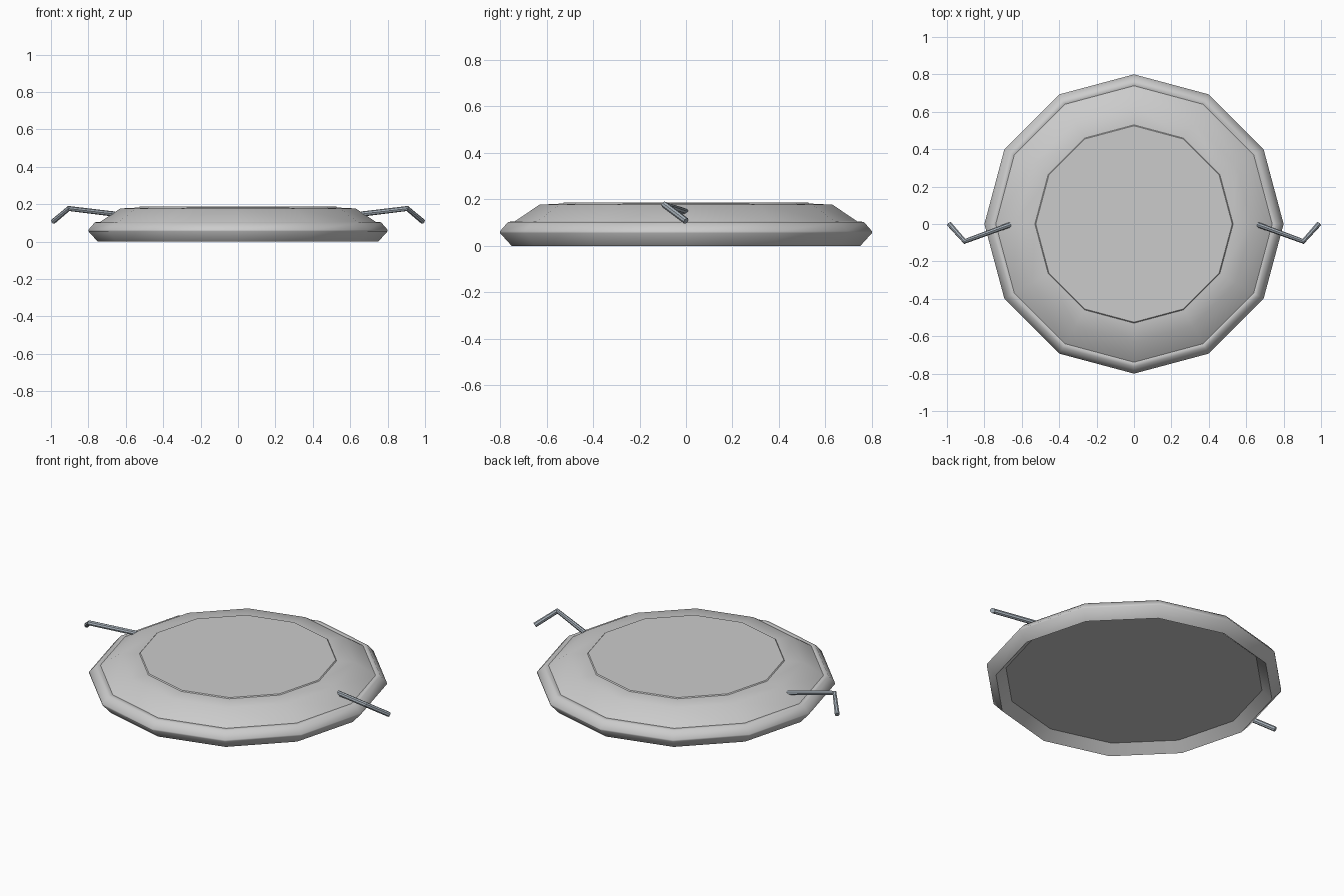
import bpy, bmesh
from math import cos, sin, pi, radians

if "Cube" in bpy.data.objects:
    bpy.data.objects.remove(bpy.data.objects["Cube"])

SIDES = 12


def lathe(name, profile, closed=False, smooth=40):
    """Revolve (radius, z) points about z; radius 0 gives a pole."""
    bm = bmesh.new()
    rings = []
    for r, z in profile:
        if r == 0:
            rings.append([bm.verts.new((0, 0, z))] * SIDES)
        else:
            rings.append([bm.verts.new((r * cos(2 * pi * i / SIDES), r * sin(2 * pi * i / SIDES), z))
                          for i in range(SIDES)])
    pairs = list(zip(rings, rings[1:]))
    if closed:
        pairs.append((rings[-1], rings[0]))
    for a, b in pairs:
        for i in range(SIDES):
            j = (i + 1) % SIDES
            bm.faces.new(list(dict.fromkeys((a[i], a[j], b[j], b[i]))))
    bmesh.ops.recalc_face_normals(bm, faces=bm.faces)
    mesh = bpy.data.meshes.new(name)
    bm.to_mesh(mesh)
    bm.free()
    return finish(bpy.data.objects.new(name, mesh), smooth)


def finish(obj, smooth):
    if obj.name not in bpy.context.scene.collection.objects:
        bpy.context.scene.collection.objects.link(obj)
    bpy.ops.object.select_all(action='DESELECT')
    obj.select_set(True)
    bpy.context.view_layer.objects.active = obj
    if obj.type == 'CURVE':
        bpy.ops.object.convert(target='MESH')
        obj = bpy.context.object
    bpy.ops.object.shade_smooth_by_angle(angle=radians(smooth))
    return obj


# Domed cover with a flat raised centre and a closed underside
lathe("domed_cover", [(0, 0.187), (0.525, 0.187), (0.53, 0.182), (0.63, 0.177),
                      (0.745, 0.1), (0.72, 0.05), (0, 0.05)])

# Rolled rim around the edge
lathe("rim", [(0.75, 0), (0.8, 0.055), (0.8, 0.063), (0.765, 0.103), (0.74, 0.105), (0.69, 0.055)],
      closed=True, smooth=60)

# Bent rod on each side
steel = bpy.data.materials.new("steel")
steel.diffuse_color = (0.38, 0.43, 0.48, 1)
steel.use_nodes = True
steel.node_tree.nodes["Principled BSDF"].inputs["Base Color"].default_value = steel.diffuse_color
for side, sx in (("right", 1), ("left", -1)):
    curve = bpy.data.curves.new(side + "_rod", 'CURVE')
    curve.dimensions = '3D'
    curve.bevel_depth = 0.014
    curve.bevel_resolution = 2
    curve.use_fill_caps = True
    path = [(0.66, -0.003, 0.147), (0.905, -0.093, 0.177), (0.988, 0, 0.107)]
    spline = curve.splines.new('POLY')
    spline.points.add(len(path) - 1)
    for point, (x, y, z) in zip(spline.points, path):
        point.co = (sx * x, y, z, 1)
    rod = finish(bpy.data.objects.new(side + "_rod", curve), 40)
    rod.data.materials.append(steel)
